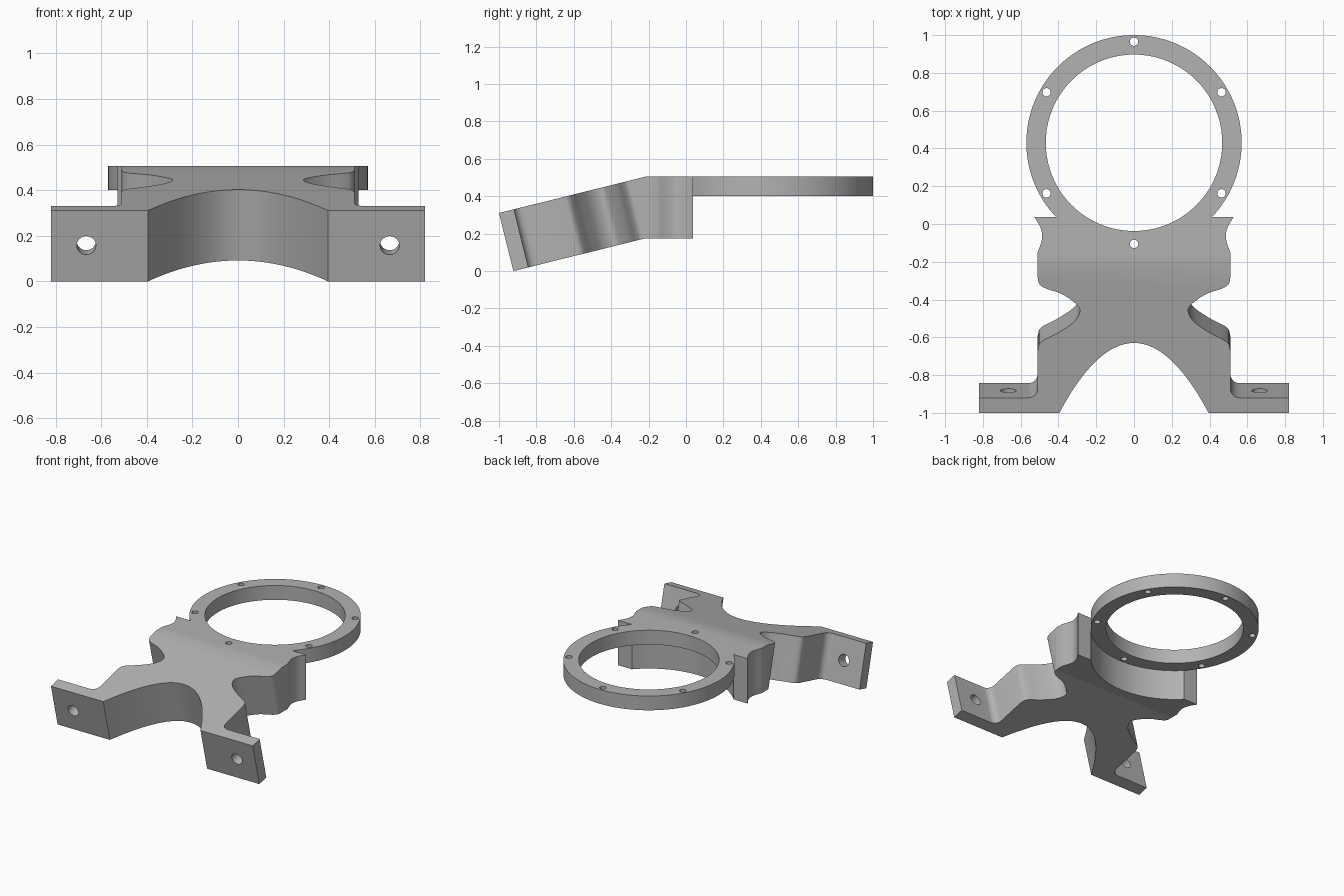
import bpy, bmesh, math
from mathutils import Vector, Matrix

if "Cube" in bpy.data.objects:
    bpy.data.objects.remove(bpy.data.objects["Cube"], do_unlink=True)

TOP, BEND = 0.505, -0.215            # upper surface height, line where the plate bends
SLOPE = math.atan(0.248)
THICK = 0.32
DROP = THICK / math.cos(SLOPE)       # vertical height of the plate
RING_Y, RING_R, BORE_R, RING_Z = 0.43, 0.57, 0.467, 0.4

grey = bpy.data.materials.new("machined_grey")
grey.use_nodes = True
colour = (0.45, 0.45, 0.45, 1)
grey.diffuse_color = colour
grey.node_tree.nodes["Principled BSDF"].inputs["Base Color"].default_value = colour


def spline(pts, steps=8):
    """Smooth curve through a few points."""
    p = [Vector(q) for q in pts]
    p = [2 * p[0] - p[1]] + p + [2 * p[-1] - p[-2]]
    out = []
    for a, b, c, d in zip(p, p[1:], p[2:], p[3:]):
        for i in range(steps):
            t = i / steps
            out.append(0.5 * (2 * b + (c - a) * t + (2 * a - 5 * b + 4 * c - d) * t * t
                              + (3 * b - a - 3 * c + d) * t ** 3))
    return out + [p[-2]]


def mirrored(half):
    return [Vector(q) for q in half] + [Vector((-q[0], q[1])) for q in reversed(half)]


def prism(bm, outline, height, offset):
    """Extrude an outline, its upper side at height(y), along offset."""
    upper = [bm.verts.new((x, y, height(y))) for x, y in outline]
    lower = [bm.verts.new(v.co + Vector(offset)) for v in upper]
    bm.faces.new(upper)
    bm.faces.new(lower[::-1])
    n = len(upper)
    for i in range(n):
        j = (i + 1) % n
        bm.faces.new((upper[i], lower[i], lower[j], upper[j]))


def finish(bm, name):
    bmesh.ops.recalc_face_normals(bm, faces=bm.faces[:])
    mesh = bpy.data.meshes.new(name)
    bm.to_mesh(mesh)
    bm.free()
    mesh.materials.append(grey)
    obj = bpy.data.objects.new(name, mesh)
    bpy.context.collection.objects.link(obj)
    return obj


def cylinder(name, radius, depth, centre, tilt=0.0, sides=32):
    bm = bmesh.new()
    bmesh.ops.create_cone(bm, cap_ends=True, segments=sides, radius1=radius, radius2=radius,
                          depth=depth,
                          matrix=Matrix.Translation(centre) @ Matrix.Rotation(tilt, 4, 'X'))
    return finish(bm, name)


def combine(target, tool, operation):
    mod = target.modifiers.new("combine", 'BOOLEAN')
    mod.operation, mod.object, mod.solver = operation, tool, 'EXACT'
    bpy.context.view_layer.objects.active = target
    bpy.ops.object.modifier_apply(modifier=mod.name)
    bpy.data.objects.remove(tool, do_unlink=True)


# Sloping plate: mounting ears, side notches and front arch
notch = spline([(0.51, -0.67), (0.492, -0.625), (0.40, -0.575), (0.32, -0.52), (0.287, -0.465),
                (0.305, -0.425), (0.38, -0.372), (0.465, -0.342), (0.5, -0.32), (0.51, -0.285)])
fillet = [(0.56 - 0.05 * math.sin(a), -0.87 - 0.05 * math.cos(a))
          for a in (i * math.pi / 16 for i in range(9))]
half = [(0.82, -1), (0.82, -0.92)] + fillet + notch + [(0.51, -0.05)]
arch = [Vector((x, -0.63 - 0.37 * (x / 0.395) ** 2))
        for x in (0.395 * (i / 20 - 1) for i in range(41))]
body = bmesh.new()
prism(body, mirrored(half) + arch, lambda y: TOP + (y - BEND) * math.tan(SLOPE),
      (0, THICK * math.sin(SLOPE), -THICK * math.cos(SLOPE)))
bmesh.ops.bisect_plane(body, geom=body.verts[:] + body.edges[:] + body.faces[:], dist=1e-5,
                       plane_co=(0, BEND, 0), plane_no=(0, 1, 0), clear_outer=True)

# Level rear block, welded to the plate at the bend
flank = spline([(0.51, -0.15), (0.492, -0.1), (0.486, -0.06), (0.497, -0.015), (0.528, 0.038)])
prism(body, mirrored([(0.51, BEND)] + flank), lambda y: TOP, (0, 0, -DROP))
bend_faces = [f for f in body.faces if all(abs(v.co.y - BEND) < 1e-4 for v in f.verts)]
bmesh.ops.delete(body, geom=bend_faces, context='FACES')
bmesh.ops.remove_doubles(body, verts=body.verts[:], dist=0.0005)
bracket = finish(body, "ring_bracket")

# Round relief below the ring, then the ring itself
combine(bracket, cylinder("relief_cutter", RING_R, RING_Z + 0.2, (0, RING_Y, RING_Z / 2 - 0.1),
                          sides=128), 'DIFFERENCE')
combine(bracket, cylinder("ring_disc", RING_R, TOP - RING_Z, (0, RING_Y, (TOP + RING_Z) / 2),
                          sides=128), 'UNION')
combine(bracket, cylinder("bore_cutter", BORE_R, 2, (0, RING_Y, 0.5), sides=128), 'DIFFERENCE')

# Six bolt holes around the ring
for i in range(6):
    a = math.pi / 2 + i * math.pi / 3
    combine(bracket, cylinder("bolt_cutter", 0.022, 1, (0.535 * math.cos(a),
            RING_Y + 0.535 * math.sin(a), 0.5)), 'DIFFERENCE')

# One mounting hole in each ear
for side in (-1, 1):
    combine(bracket, cylinder("ear_hole_cutter", 0.042, 0.4, (side * 0.665, -0.96, 0.158),
                              SLOPE + math.pi / 2), 'DIFFERENCE')

bpy.ops.object.select_all(action='DESELECT')
bracket.select_set(True)
bpy.context.view_layer.objects.active = bracket
bpy.ops.object.shade_smooth_by_angle(angle=math.radians(30))
